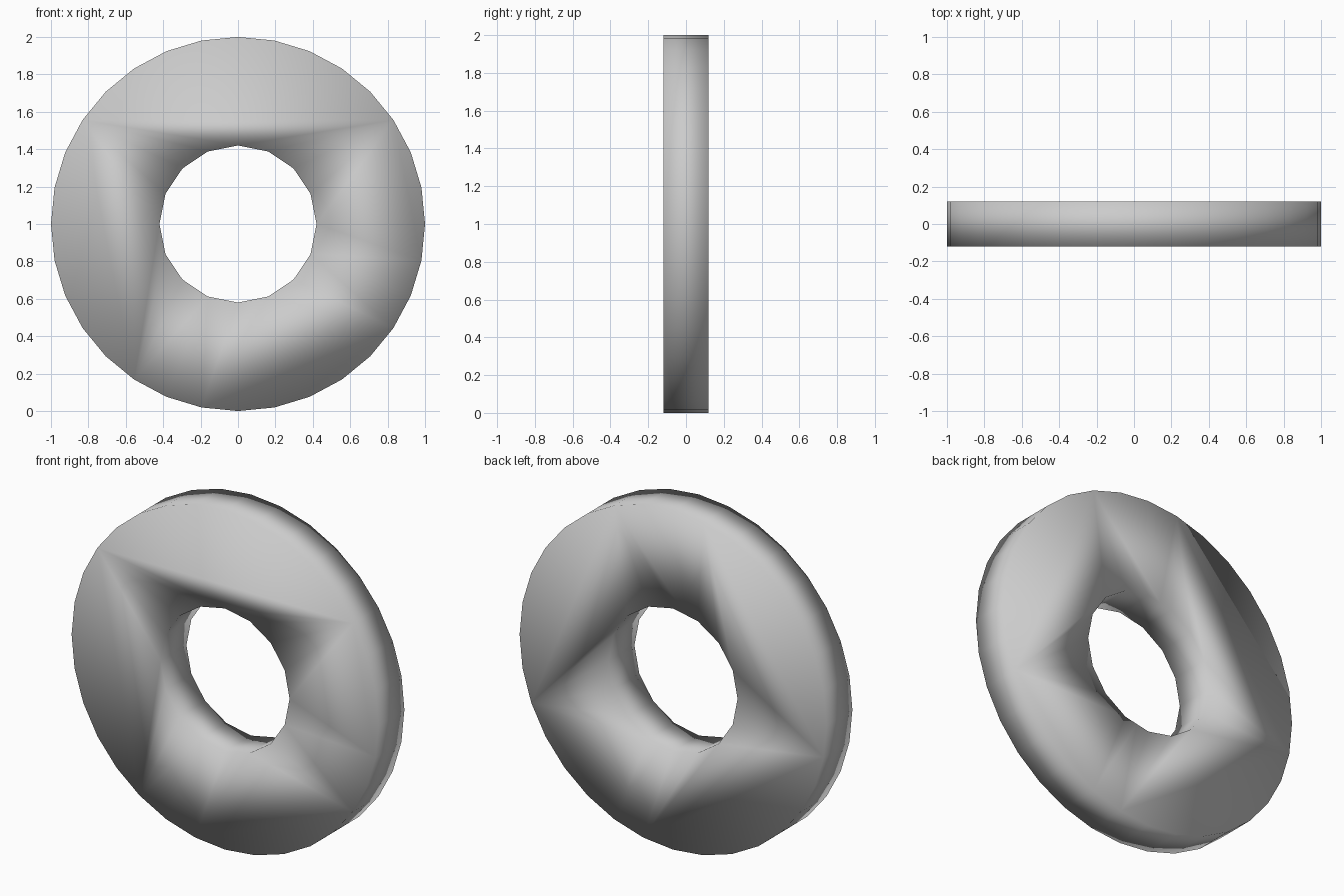
import bpy
import math

if "Cube" in bpy.data.objects:
    bpy.data.objects.remove(bpy.data.objects["Cube"])


def disc(name, sides, radius, depth):
    # Upright cylinder with its axis along y, fully smooth shaded
    bpy.ops.mesh.primitive_cylinder_add(vertices=sides, radius=radius, depth=depth,
                                        location=(0, 0, 1), rotation=(math.pi / 2, 0, 0))
    obj = bpy.context.object
    obj.name = name
    bpy.ops.object.transform_apply(location=False, rotation=True, scale=True)
    bpy.ops.object.shade_smooth()
    return obj


# Centre hole cutter and outer ring
cutter = disc("hole_cutter", 16, 0.42, 1.0)
cutter.hide_render = True
ring = disc("ring", 32, 1.0, 0.24)

# Cut the hole
cut = ring.modifiers.new("centre_hole", 'BOOLEAN')
cut.operation = 'DIFFERENCE'
cut.solver = 'EXACT'
cut.object = cutter
bpy.ops.object.modifier_apply(modifier=cut.name)
bpy.data.objects.remove(cutter, do_unlink=True)
bpy.ops.object.shade_smooth()
